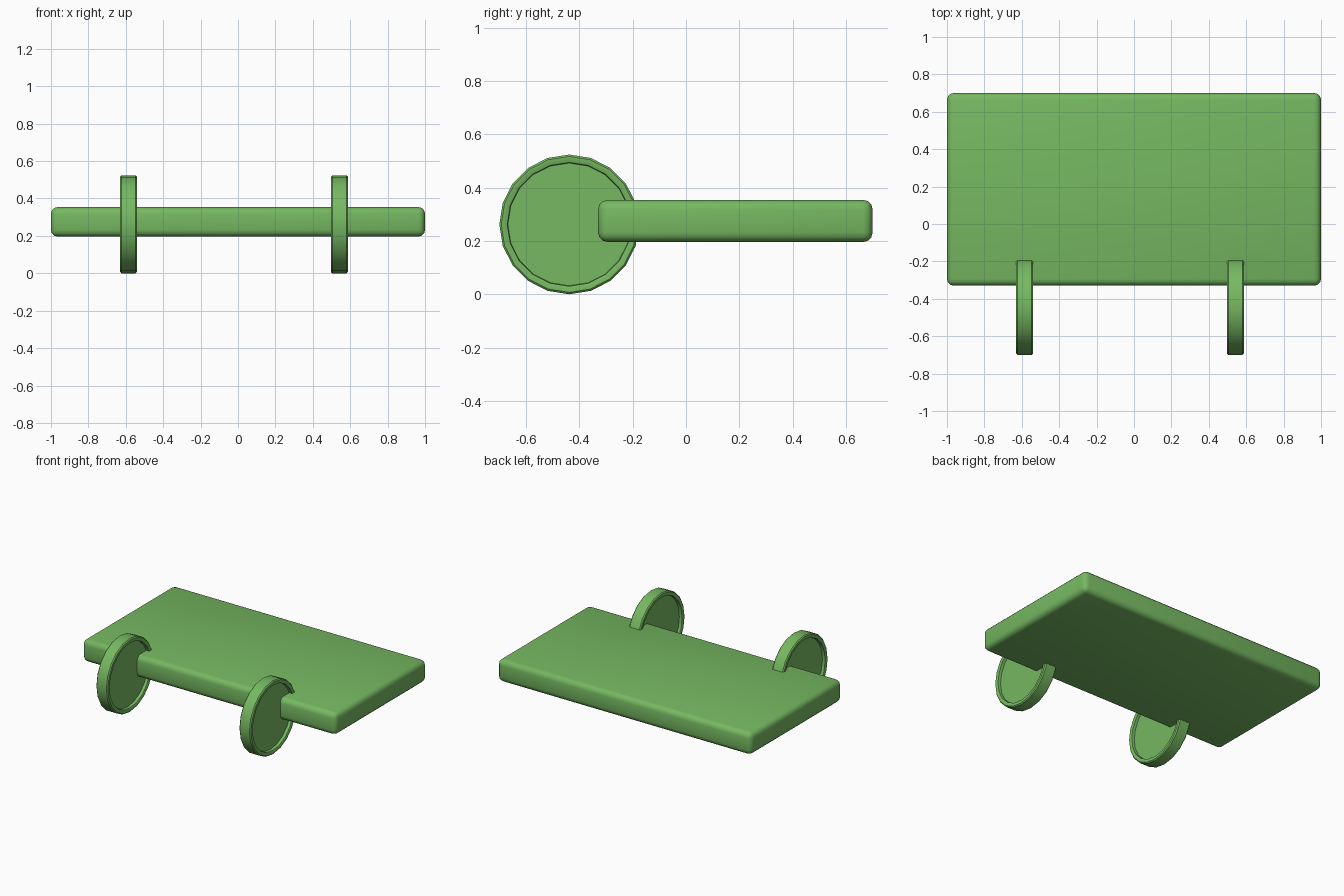
import bpy, bmesh, math

if "Cube" in bpy.data.objects:
    bpy.data.objects.remove(bpy.data.objects["Cube"])

mat = bpy.data.materials.new("green")
mat.diffuse_color = (0.18, 0.48, 0.12, 1)
mat.use_nodes = True
mat.node_tree.nodes["Principled BSDF"].inputs["Base Color"].default_value = mat.diffuse_color


def finish(name, bm, angle):
    bmesh.ops.recalc_face_normals(bm, faces=bm.faces)
    mesh = bpy.data.meshes.new(name)
    bm.to_mesh(mesh)
    bm.free()
    obj = bpy.data.objects.new(name, mesh)
    bpy.context.collection.objects.link(obj)
    mesh.materials.append(mat)
    bpy.ops.object.select_all(action='DESELECT')
    obj.select_set(True)
    bpy.context.view_layer.objects.active = obj
    bpy.ops.object.shade_smooth_by_angle(angle=math.radians(angle))
    return obj


# Flat deck with rounded edges
bm = bmesh.new()
bmesh.ops.create_cube(bm, size=1)
bmesh.ops.scale(bm, vec=(2, 1.03, 0.158), verts=bm.verts)
bmesh.ops.translate(bm, vec=(0, 0.185, 0.275), verts=bm.verts)
bmesh.ops.bevel(bm, geom=bm.edges[:], offset=0.036, segments=3,
                profile=0.5, affect='EDGES')
finish("deck", bm, 35)


# Twenty-sided wheel: rim profile (x, radius) spun round the axle, recessed discs
def wheel(name, x):
    half, r, sides = 0.045, 0.262, 20
    outer = [(0.022, 0.230), (half - 0.003, 0.232), (half, 0.236),
             (half, r - 0.007), (half - 0.007, r)]
    profile = outer + [(-px, pr) for px, pr in reversed(outer)]
    bm = bmesh.new()
    rings = []
    for px, pr in profile:
        rings.append([bm.verts.new((x + px,
                                    -0.438 + pr * math.cos(math.tau * i / sides),
                                    r + pr * math.sin(math.tau * i / sides)))
                      for i in range(sides)])
    for a, b in zip(rings, rings[1:]):
        for i in range(sides):
            j = (i + 1) % sides
            bm.faces.new((a[i], a[j], b[j], b[i]))
    bm.faces.new(rings[0])
    bm.faces.new(rings[-1])
    finish(name, bm, 40)


wheel("left_wheel", -0.585)
wheel("right_wheel", 0.542)
